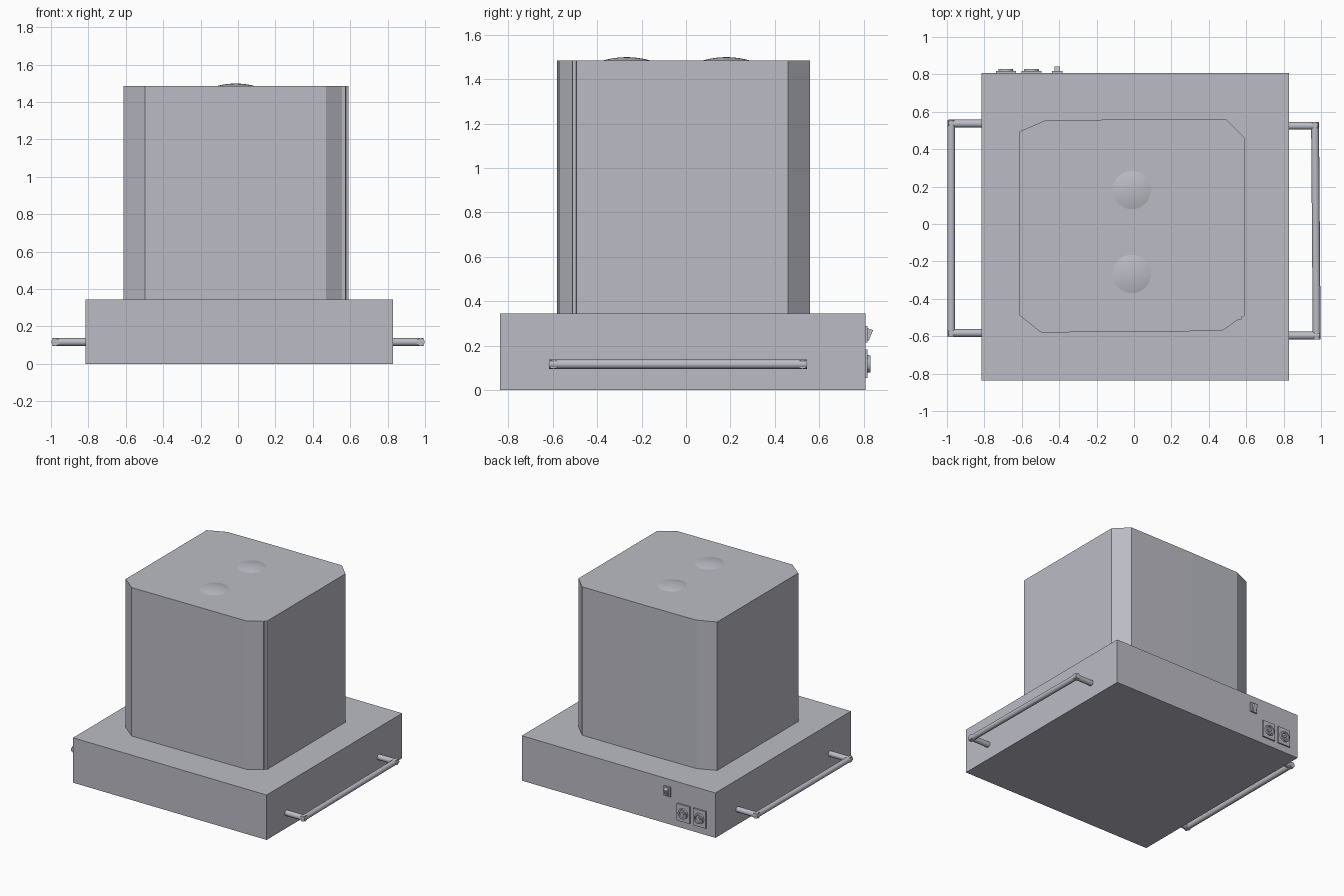
import bpy, bmesh, math
from mathutils import Matrix, Vector

if "Cube" in bpy.data.objects:
    bpy.data.objects.remove(bpy.data.objects["Cube"], do_unlink=True)

grey = bpy.data.materials.new("cool_grey")
grey.use_nodes = True
grey.diffuse_color = (0.5, 0.5, 0.56, 1)
grey.node_tree.nodes["Principled BSDF"].inputs["Base Color"].default_value = (0.5, 0.5, 0.56, 1)


def finish(name, bm, smooth=False):
    bmesh.ops.recalc_face_normals(bm, faces=bm.faces)
    mesh = bpy.data.meshes.new(name)
    bm.to_mesh(mesh)
    bm.free()
    obj = bpy.data.objects.new(name, mesh)
    bpy.context.collection.objects.link(obj)
    mesh.materials.append(grey)
    if smooth:
        bpy.ops.object.select_all(action='DESELECT')
        bpy.context.view_layer.objects.active = obj
        obj.select_set(True)
        bpy.ops.object.shade_smooth_by_angle(angle=math.radians(35))
    return obj


def prism(name, outline, offset):
    """Extrude a closed outline of 3D points along an offset."""
    bm = bmesh.new()
    face = bm.faces.new([bm.verts.new(p) for p in outline])
    ext = bmesh.ops.extrude_face_region(bm, geom=[face], use_keep_orig=True)
    moved = [v for v in ext["geom"] if isinstance(v, bmesh.types.BMVert)]
    bmesh.ops.translate(bm, verts=moved, vec=offset)
    return finish(name, bm)


def box(name, low, high):
    (x0, y0, z0), (x1, y1, z1) = low, high
    base = [(x0, y0, z0), (x1, y0, z0), (x1, y1, z0), (x0, y1, z0)]
    return prism(name, base, (0, 0, z1 - z0))


def lathe(name, profile, place, steps=40):
    """Spin (radius, height) points around local z, then place the result."""
    bm = bmesh.new()
    verts = [bm.verts.new((r, 0, h)) for r, h in profile]
    edges = [bm.edges.new(pair) for pair in zip(verts, verts[1:])]
    bmesh.ops.spin(bm, geom=verts + edges, cent=(0, 0, 0), axis=(0, 0, 1),
                   angle=math.tau, steps=steps)
    bmesh.ops.remove_doubles(bm, verts=bm.verts, dist=1e-5)
    bmesh.ops.transform(bm, matrix=place, verts=bm.verts)
    return finish(name, bm, True)


def rod(name, start, end, radius):
    a, b = Vector(start), Vector(end)
    turn = (b - a).to_track_quat('Z', 'Y').to_matrix().to_4x4()
    profile = [(0, 0), (radius, 0), (radius, (b - a).length), (0, (b - a).length)]
    return lathe(name, profile, Matrix.Translation(a) @ turn, 24)


# Base plinth
BACK = 0.807
TOP = 1.485
box("base", (-0.815, -0.838, 0), (0.83, BACK, 0.345))

# Upper housing with cut corners and one stepped corner
outline = [(-0.612, 0.495), (-0.476, 0.553), (-0.06, 0.559), (0.492, 0.559),
           (0.591, 0.46), (0.591, -0.492), (0.578, -0.495), (0.574, -0.511),
           (0.556, -0.513), (0.47, -0.572), (-0.497, -0.58), (-0.612, -0.489)]
prism("housing", [(x, y, 0.345) for x, y in outline], (0, 0, TOP - 0.345))

# Shallow domes on the lid
R, H = 0.103, 0.014
cap = [(R * (1 - i / 8), H * (1 - (1 - i / 8) ** 2)) for i in range(9)]
for label, y in (("rear", 0.182), ("front", -0.267)):
    lathe(label + "_dome", cap, Matrix.Translation((-0.012, y, TOP)))

# Side handles: a bar on two legs
Z, TUBE = 0.117, 0.021
for side, wall, x_rear, x_front, y_rear, y_front in (
        ("left", 0.82, 0.968, 0.977, 0.525, -0.597),
        ("right", -0.805, -0.977, -0.977, 0.537, -0.583)):
    rod(side + "_handle_bar", (x_rear, y_rear + 0.02, Z), (x_front, y_front - 0.02, Z), TUBE)
    for end, x, y in (("rear", x_rear, y_rear), ("front", x_front, y_front)):
        reach = math.copysign(0.016, x)
        rod(f"{side}_handle_{end}_leg", (wall, y, Z), (x + reach, y, Z), TUBE)

# Two round sockets on square plates at the back
backward = Matrix.Rotation(-math.pi / 2, 4, 'X')
ring = [(0.04, 0), (0.038, 0.012), (0.027, 0.012), (0.025, 0.002),
        (0.012, 0.002), (0.011, 0.009), (0, 0.009)]
for label, x in (("outer", -0.685), ("inner", -0.548)):
    box(label + "_socket_plate", (x - 0.054, BACK, 0.054), (x + 0.054, 0.818, 0.184))
    lathe(label + "_socket", ring, Matrix.Translation((x, 0.818, 0.118)) @ backward)

# Rocker switch, tilted outwards at the top
box("switch_frame", (-0.438, BACK, 0.215), (-0.382, 0.818, 0.288))
side = [(0.815, 0.225), (0.822, 0.222), (0.842, 0.27), (0.815, 0.28)]
prism("switch_rocker", [(-0.425, y, z) for y, z in side], (0.03, 0, 0))
